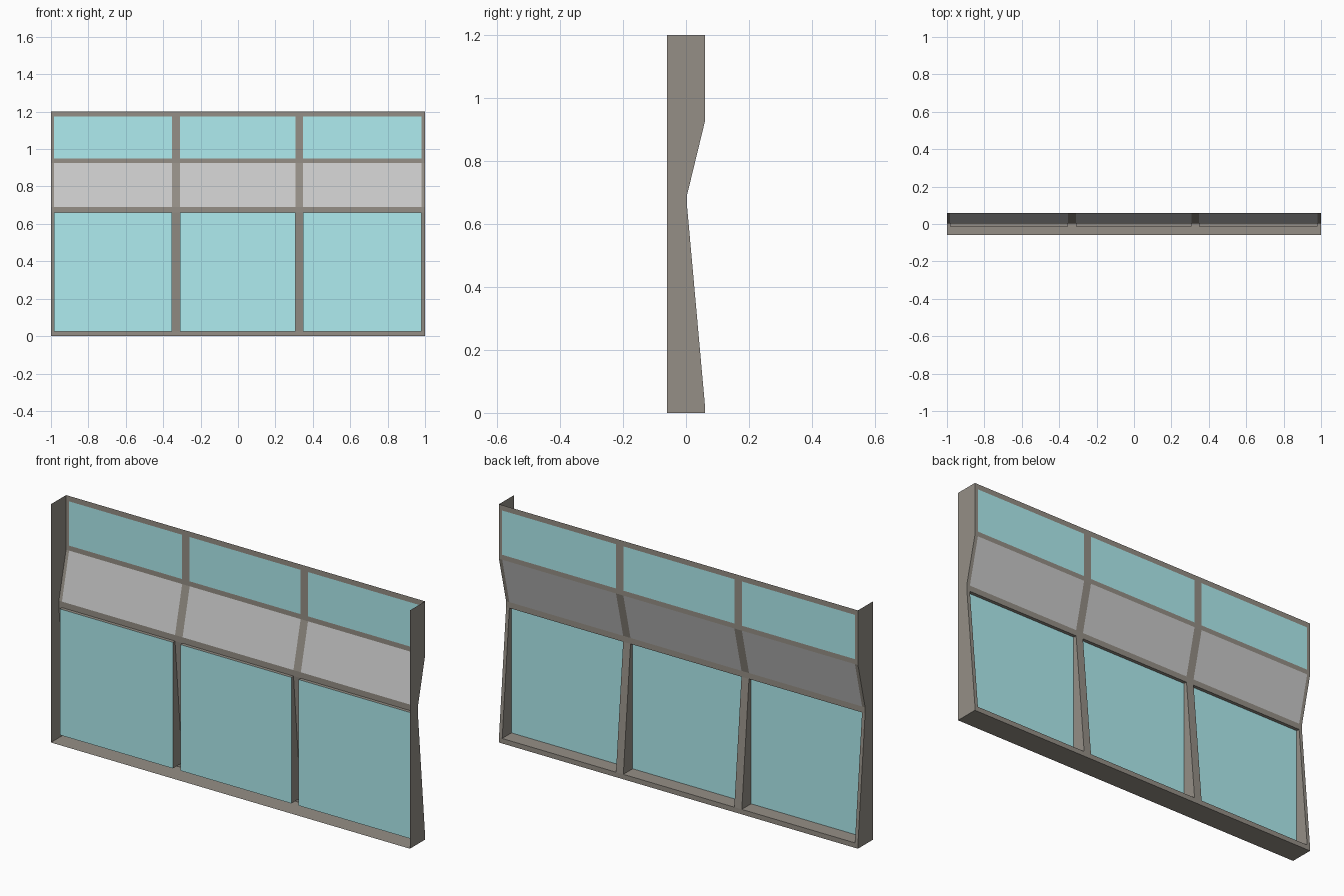
import bpy

if "Cube" in bpy.data.objects:
    bpy.data.objects.remove(bpy.data.objects["Cube"])

# Column and row edges: odd-numbered strips hold panels, even ones are frame bars
XS = [-1, -0.983, -0.353, -0.311, 0.307, 0.348, 0.982, 1]
PROFILE = [(0.06, 0), (0.06, 0.025), (0.003, 0.66), (0.003, 0.69),
           (0.06, 0.925), (0.06, 0.95), (0.06, 1.173), (0.06, 1.2)]
FRONT = -0.06       # front edge of the end walls and floor
GLASS_Y = -0.014    # upright plane of the large lower panes


def material(name, color):
    mat = bpy.data.materials.new(name)
    mat.diffuse_color = (*color, 1)
    mat.use_nodes = True
    mat.node_tree.nodes["Principled BSDF"].inputs["Base Color"].default_value = mat.diffuse_color
    return mat


def make_object(name, quads, mat):
    """Build one mesh from quads/polygons, sharing equal corners."""
    index, faces = {}, []
    for quad in quads:
        faces.append([index.setdefault(tuple(p), len(index)) for p in quad])
    mesh = bpy.data.meshes.new(name)
    mesh.from_pydata(list(index), [], faces)
    mesh.materials.append(mat)
    obj = bpy.data.objects.new(name, mesh)
    bpy.context.collection.objects.link(obj)
    return obj


def cell(col, row):
    """Back-facing quad of one cell on the folded sheet."""
    (y0, z0), (y1, z1) = PROFILE[row], PROFILE[row + 1]
    x0, x1 = XS[col], XS[col + 1]
    return [(x1, y0, z0), (x0, y0, z0), (x0, y1, z1), (x1, y1, z1)]


frame, lower, middle, upper = [], [], [], []
for row in range(len(PROFILE) - 1):
    for col in range(len(XS) - 1):
        quad = cell(col, row)
        if row % 2 == 0 or col % 2 == 0:
            frame.append(quad)
        elif row == 1:
            # Lower panes are set forward, with reveals joining them to the frame
            pane = [(x, GLASS_Y, z) for x, _, z in quad]
            lower.append(pane)
            for i in range(4):
                j = (i + 1) % 4
                frame.append([quad[i], quad[j], pane[j], pane[i]])
        else:
            (middle if row == 3 else upper).append(quad)

# End walls follow the folded profile; a floor sheet closes the bottom
end = [(y, z) for y, z in PROFILE] + [(FRONT, 1.2), (FRONT, 0)]
walls = [[(1, y, z) for y, z in reversed(end)], [(-1, y, z) for y, z in end]]
floor = [[(-1, FRONT, 0), (-1, 0.06, 0), (1, 0.06, 0), (1, FRONT, 0)]]

brown = material("dark_bronze", (0.30, 0.275, 0.24))
glass = material("tinted_glass", (0.43, 0.84, 0.87))
grey = material("light_grey", (0.74, 0.74, 0.74))

make_object("window_frame", frame, brown)
make_object("end_walls", walls, brown)
make_object("floor_sheet", floor, brown)
make_object("lower_glass", lower, glass)
make_object("upper_glass", upper, glass)
make_object("sloped_panels", middle, grey)
